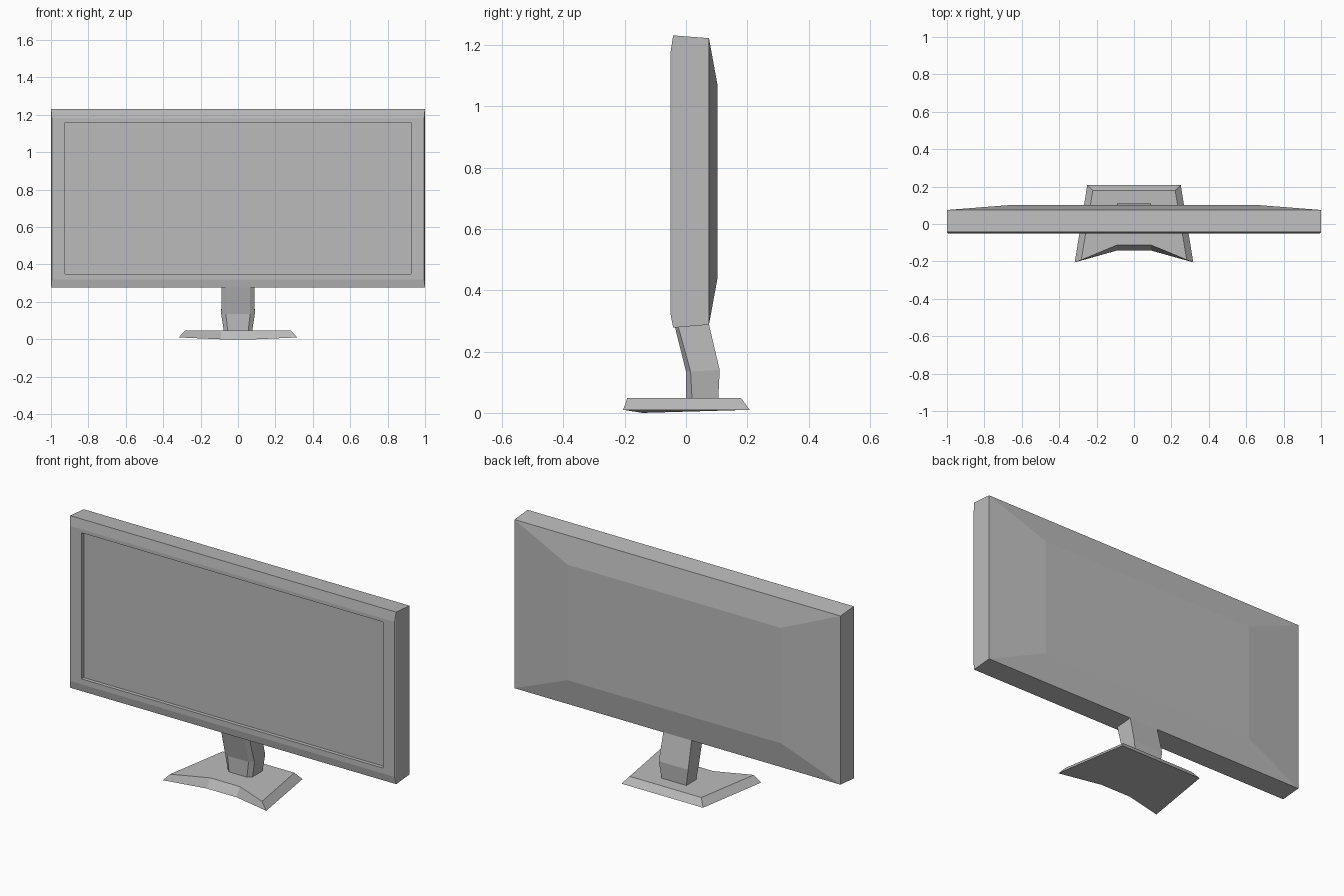
import bpy
import bmesh

if "Cube" in bpy.data.objects:
    bpy.data.objects.remove(bpy.data.objects["Cube"])

grey = bpy.data.materials.new("plain grey")
grey.diffuse_color = (0.5, 0.5, 0.5, 1)
grey.use_nodes = True
grey.node_tree.nodes["Principled BSDF"].inputs["Base Color"].default_value = grey.diffuse_color


def loft(name, rings):
    """Bridge equal-length closed rings and cap both ends."""
    bm = bmesh.new()
    loops = [[bm.verts.new(p) for p in ring] for ring in rings]
    n = len(loops[0])
    for a, b in zip(loops, loops[1:]):
        for i in range(n):
            j = (i + 1) % n
            bm.faces.new((a[i], a[j], b[j], b[i]))
    bm.faces.new(loops[0][::-1])
    bm.faces.new(loops[-1])
    bmesh.ops.recalc_face_normals(bm, faces=bm.faces[:])
    mesh = bpy.data.meshes.new(name)
    bm.to_mesh(mesh)
    bm.free()
    mesh.materials.append(grey)
    obj = bpy.data.objects.new(name, mesh)
    bpy.context.collection.objects.link(obj)
    return obj


def mirrored(half):
    """Complete a ring from its right-hand half."""
    return half + [(-x, y, z) for x, y, z in reversed(half)]


def panel(w, y, z0, z1):
    return mirrored([(w, y, z0), (w, y, z1)])


# Display: recessed screen, bezel, casing sides and raised back
loft("display", [
    panel(0.925, -0.030, 0.35, 1.16),
    panel(0.925, -0.050, 0.35, 1.16),
    panel(0.995, -0.050, 0.32, 1.18),
    panel(1.0, -0.042, 0.278, 1.232),
    panel(1.0, 0.075, 0.288, 1.223),
    panel(0.655, 0.102, 0.435, 1.075),
])


# Neck: bent column with chamfered front corners
def neck_ring(w, front, side, back, z_front, z_back):
    return mirrored([(w * 0.72, front, z_front), (w, side, z_front),
                     (w, back, z_back)])


loft("neck", [
    neck_ring(0.075, 0.0, 0.02, 0.105, 0.04, 0.04),
    neck_ring(0.09, 0.0, 0.015, 0.11, 0.135, 0.14),
    neck_ring(0.087, -0.036, -0.025, 0.075, 0.28, 0.289),
])


# Base: flared foot with a notched front edge
def base_ring(back, corner, middle):
    return mirrored([back, corner, middle])


loft("base", [
    base_ring((0.25, 0.208, 0.01), (0.317, -0.205, 0.01), (0.092, -0.142, 0.0)),
    base_ring((0.22, 0.18, 0.048), (0.282, -0.192, 0.048), (0.09, -0.112, 0.048)),
])
